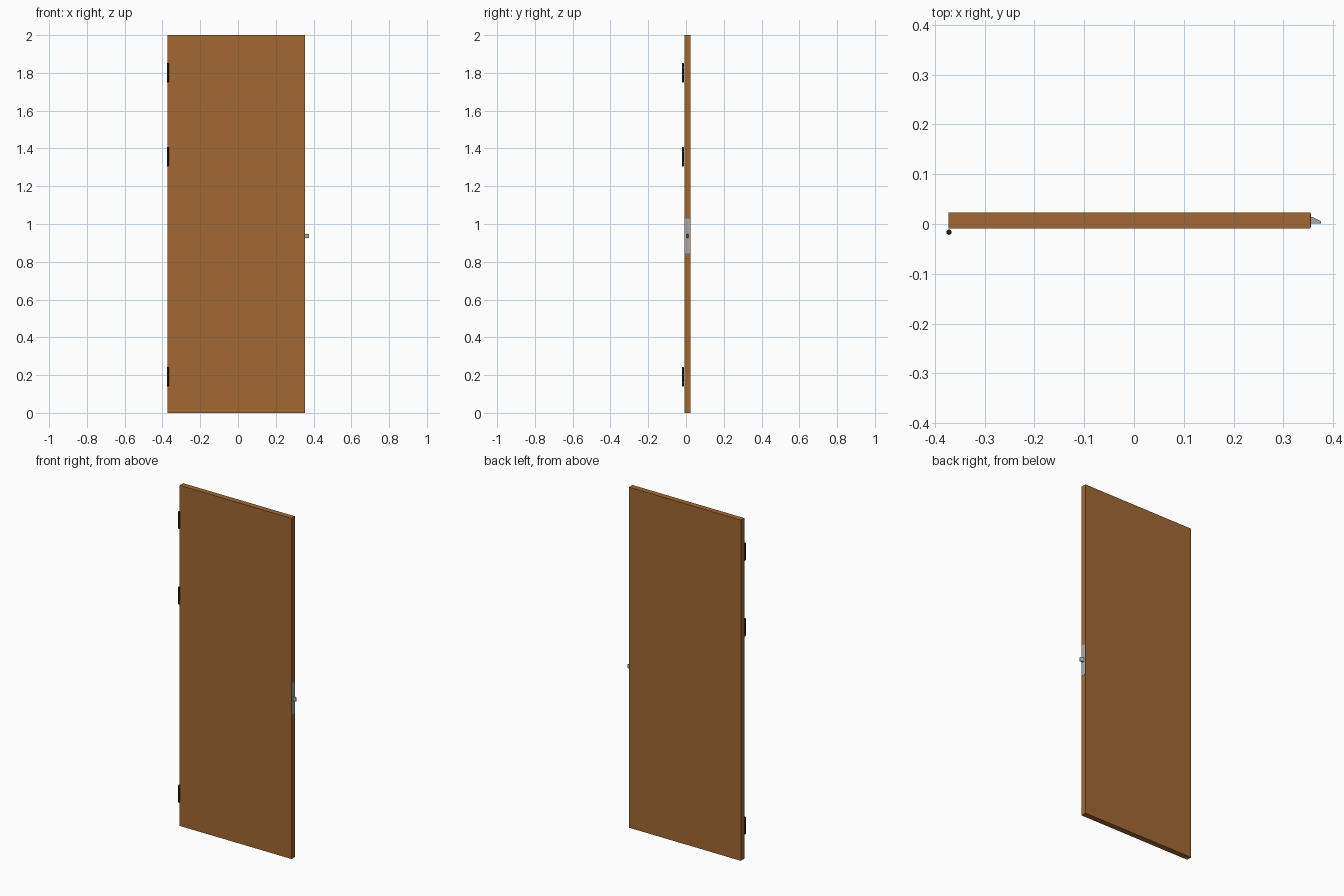
import bpy, bmesh, math
from mathutils import Matrix

if "Cube" in bpy.data.objects:
    bpy.data.objects.remove(bpy.data.objects["Cube"])


def material(name, rgb):
    m = bpy.data.materials.new(name)
    m.diffuse_color = (*rgb, 1)
    m.use_nodes = True
    m.node_tree.nodes["Principled BSDF"].inputs["Base Color"].default_value = m.diffuse_color
    return m


wood = material("brown wood", (0.36, 0.14, 0.034))
steel = material("grey steel", (0.40, 0.40, 0.40))
black = material("black metal", (0.015, 0.015, 0.015))


def finish(bm, name, mat):
    bmesh.ops.recalc_face_normals(bm, faces=bm.faces)
    mesh = bpy.data.meshes.new(name)
    bm.to_mesh(mesh)
    bm.free()
    mesh.materials.append(mat)
    ob = bpy.data.objects.new(name, mesh)
    bpy.context.collection.objects.link(ob)
    return ob


def prism(name, points, move, mat):
    """Extrude a closed outline of 3D points along a vector."""
    bm = bmesh.new()
    face = bm.faces.new([bm.verts.new(p) for p in points])
    new = bmesh.ops.extrude_face_region(bm, geom=[face])["geom"]
    verts = [g for g in new if isinstance(g, bmesh.types.BMVert)]
    bmesh.ops.translate(bm, verts=verts, vec=move)
    return finish(bm, name, mat)


# Door slab
X0, X1, Y0, Y1 = -0.3725, 0.3540, -0.009, 0.0235
prism("door_panel", [(X0, Y0, 0), (X1, Y0, 0), (X1, Y1, 0), (X0, Y1, 0)],
      (0, 0, 2), wood)

# Latch face plate with rounded corners, on the free edge
cy, cz, hy, hz, r = 0.0072, 0.9375, 0.0135, 0.0925, 0.007
outline = []
for sy, sz, start in ((1, 1, 0), (-1, 1, 90), (-1, -1, 180), (1, -1, 270)):
    for i in range(6):
        a = math.radians(start + 18 * i)
        outline.append((X1 - 0.001, cy + sy * (hy - r) + r * math.cos(a),
                        cz + sz * (hz - r) + r * math.sin(a)))
prism("latch_plate", outline, (0.0022, 0, 0), steel)

# Bevelled latch bolt
prism("latch_bolt", [(X1, 0.001, 0.926), (0.375, 0.001, 0.926),
                     (0.375, 0.006, 0.926), (0.357, 0.0145, 0.926),
                     (X1, 0.0145, 0.926)], (0, 0, 0.022), steel)


# Hinge barrels: knuckles stacked on a pin
def hinge(name, z_mid, height=0.104, radius=0.0053, knuckles=5):
    bm = bmesh.new()

    def cylinder(rad, length, z):
        bmesh.ops.create_cone(bm, cap_ends=True, segments=16, radius1=rad,
                              radius2=rad, depth=length,
                              matrix=Matrix.Translation((-0.3713, -0.0165, z)))

    cylinder(radius * 0.75, height, z_mid)
    body = height - 0.006
    step = body / knuckles
    for k in range(knuckles):
        cylinder(radius, step - 0.0012, z_mid - body / 2 + step * (k + 0.5))
    ob = finish(bm, name, black)
    bpy.context.view_layer.objects.active = ob
    ob.select_set(True)
    bpy.ops.object.shade_smooth_by_angle(angle=math.radians(35))
    ob.select_set(False)


for label, z in (("lower", 0.192), ("middle", 1.356), ("upper", 1.80)):
    hinge(label + "_hinge", z)
